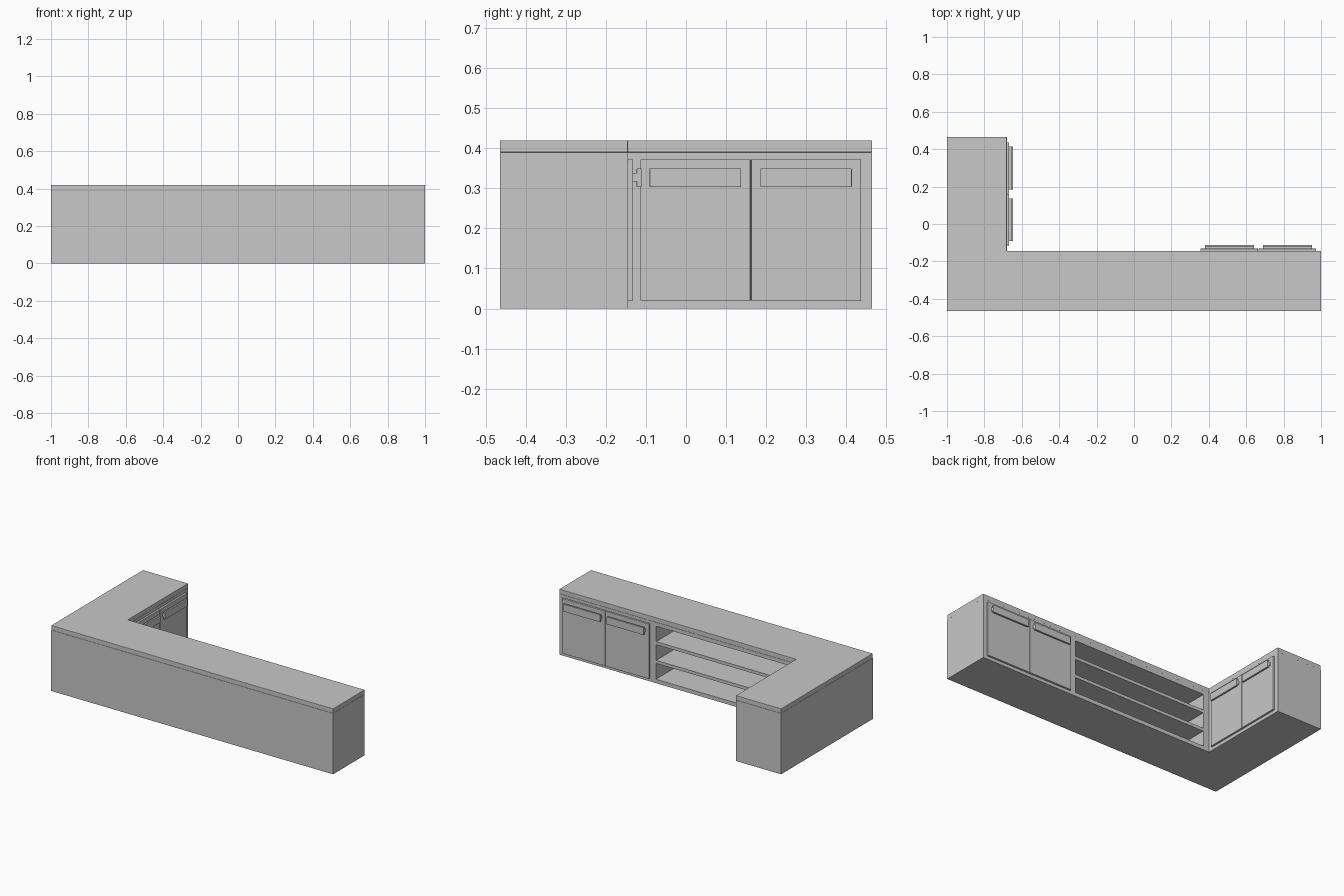
import bpy
import bmesh
from mathutils import Vector

cube = bpy.data.objects.get("Cube")
if cube:
    bpy.data.objects.remove(cube, do_unlink=True)

grey = bpy.data.materials.new("light_grey")
grey.use_nodes = True
grey.diffuse_color = (0.58, 0.58, 0.58, 1)
grey.node_tree.nodes["Principled BSDF"].inputs["Base Color"].default_value = grey.diffuse_color

X_IN, Y_IN = -0.68, -0.145      # inner faces of the two arms
HALF_Y = 0.465
BODY_TOP, TOP = 0.39, 0.42


def finish(name, bm, bevel=0):
    bmesh.ops.recalc_face_normals(bm, faces=bm.faces)
    mesh = bpy.data.meshes.new(name)
    bm.to_mesh(mesh)
    bm.free()
    mesh.materials.append(grey)
    obj = bpy.data.objects.new(name, mesh)
    bpy.context.collection.objects.link(obj)
    if bevel:
        mod = obj.modifiers.new("edge", "BEVEL")
        mod.width, mod.segments = bevel, 2
    return obj


def box(name, lo, hi, bevel=0):
    bm = bmesh.new()
    bmesh.ops.create_cube(bm, size=1)
    lo, hi = Vector(lo), Vector(hi)
    for v in bm.verts:
        v.co = (lo + hi) / 2 + v.co * (hi - lo)
    return finish(name, bm, bevel)


def l_prism(name, z0, z1, bevel=0):
    outline = [(-1, -HALF_Y), (1, -HALF_Y), (1, Y_IN),
               (X_IN, Y_IN), (X_IN, HALF_Y), (-1, HALF_Y)]
    bm = bmesh.new()
    face = bm.faces.new([bm.verts.new((x, y, z0)) for x, y in outline])
    out = bmesh.ops.extrude_face_region(bm, geom=[face])
    for v in out["geom"]:
        if isinstance(v, bmesh.types.BMVert):
            v.co.z = z1
    return finish(name, bm, bevel)


# L-shaped counter body with an open shelf bay cut into the long arm
body = l_prism("counter_body", 0, BODY_TOP)
cutter = box("shelf_bay_cutter", (-0.64, -0.44, 0.025), (0.315, 0, 0.365))
cutter.hide_render = True
mod = body.modifiers.new("shelf_bay", "BOOLEAN")
mod.operation, mod.object, mod.solver = "DIFFERENCE", cutter, "EXACT"
bpy.context.view_layer.objects.active = body
bpy.ops.object.modifier_apply(modifier=mod.name)
bpy.data.objects.remove(cutter, do_unlink=True)

# Worktop
l_prism("worktop", BODY_TOP, TOP, 0.002)

# Two shelves in the open bay
for i, z in enumerate((0.125, 0.245)):
    box(f"shelf_{i + 1}", (-0.64, -0.44, z), (0.315, Y_IN - 0.003, z + 0.02))


def door_pair(name, start, end, long_arm):
    """Two doors with plate handles standing off an inner face."""
    def place(part, u, d, z, bevel=0):
        if long_arm:
            lo, hi = (u[0], Y_IN + d[0], z[0]), (u[1], Y_IN + d[1], z[1])
        else:
            lo, hi = (X_IN + d[0], u[0], z[0]), (X_IN + d[1], u[1], z[1])
        box(f"{name}_{part}", lo, hi, bevel)

    mid = (start + end) / 2
    for i, (a, b) in enumerate(((start, mid), (mid, end)), 1):
        gap = 0.001
        place(f"door_{i}", (a + gap, b - gap), (0, 0.013), (0.02, 0.372), 0.0015)
        u = (a + 0.024, b - 0.024)
        place(f"handle_mount_{i}", u, (0.012, 0.024), (0.317, 0.338))
        place(f"handle_plate_{i}", u, (0.022, 0.034), (0.303, 0.35), 0.002)


door_pair("long_arm", 0.355, 0.975, True)
door_pair("short_arm", -0.115, 0.438, False)
